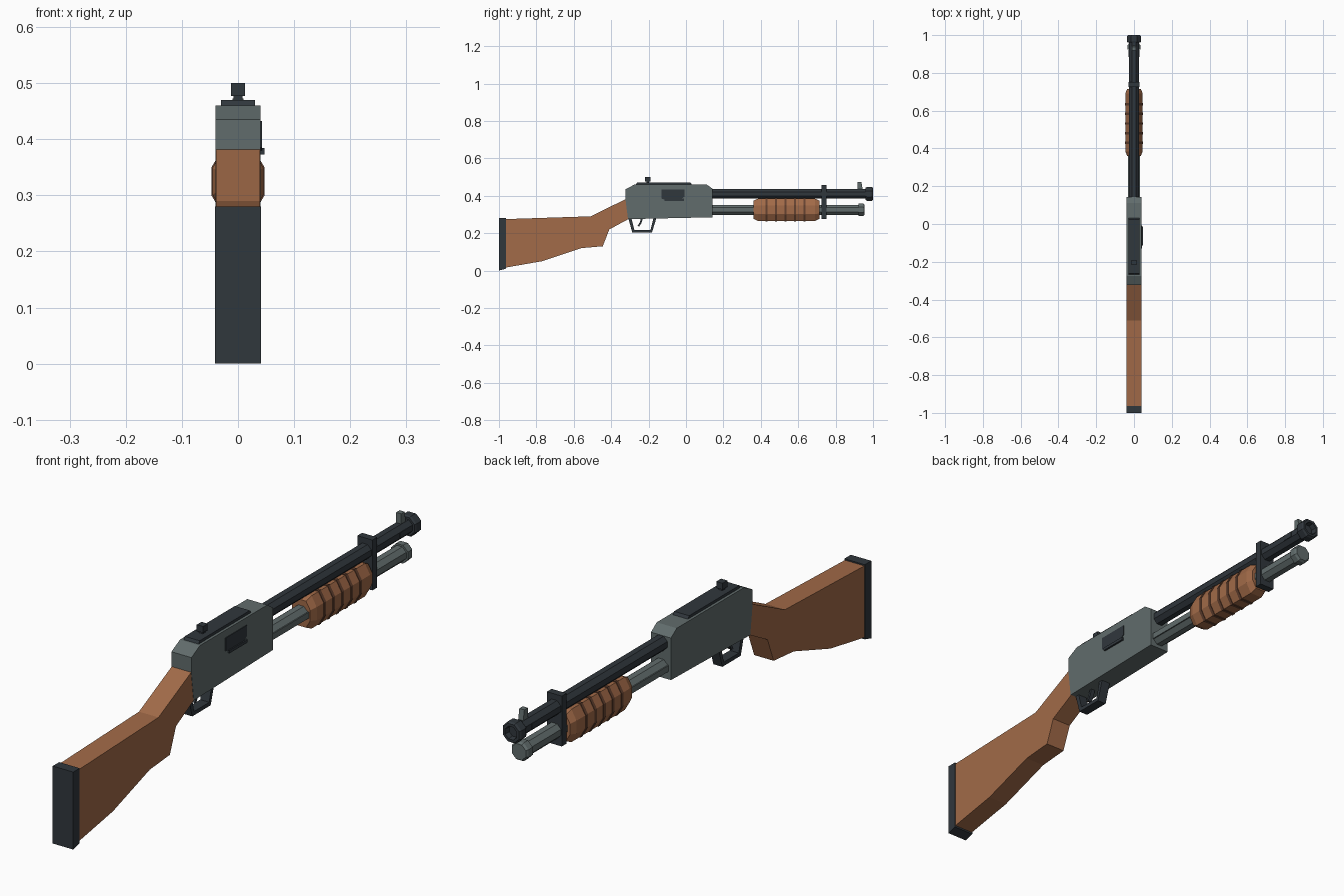
import bpy, bmesh, math

if "Cube" in bpy.data.objects:
    bpy.data.objects.remove(bpy.data.objects["Cube"])

def mat(name, rgb):
    m = bpy.data.materials.new(name)
    m.diffuse_color = (*rgb, 1)
    m.use_nodes = True
    m.node_tree.nodes["Principled BSDF"].inputs["Base Color"].default_value = m.diffuse_color
    return m

WOOD = mat("wood", (0.36, 0.145, 0.065))
DARKWOOD = mat("dark_wood", (0.13, 0.055, 0.03))
STEEL = mat("steel", (0.12, 0.15, 0.15))
BLACK = mat("black_metal", (0.03, 0.038, 0.046))

def make(name, bm, material):
    bmesh.ops.recalc_face_normals(bm, faces=bm.faces)
    me = bpy.data.meshes.new(name)
    bm.to_mesh(me)
    bm.free()
    me.materials.append(material)
    ob = bpy.data.objects.new(name, me)
    bpy.context.collection.objects.link(ob)
    return ob

def loft(name, rings, material, closed=False):
    """Skin matching rings of points; cap the ends or close into a loop."""
    bm = bmesh.new()
    vs = [[bm.verts.new(p) for p in r] for r in rings]
    n = len(vs[0])
    pairs = list(zip(vs, vs[1:])) + ([(vs[-1], vs[0])] if closed else [])
    for a, b in pairs:
        for i in range(n):
            j = (i + 1) % n
            bm.faces.new((a[i], a[j], b[j], b[i]))
    if not closed:
        bm.faces.new(vs[0])
        bm.faces.new(vs[-1])
    return make(name, bm, material)

def plate(name, profile, half, material):
    """Side profile (y, z) given thickness along x."""
    return loft(name, [[(x, y, z) for y, z in profile] for x in (-half, half)], material)

def box(name, x, y, z, material):
    return loft(name, [[(a, y[0], z[0]), (a, y[1], z[0]), (a, y[1], z[1]), (a, y[0], z[1])]
                       for a in x], material)

def lathe(name, steps, z, material, sides=8):
    """Faceted turning about a y-parallel axis; steps are (y, radius)."""
    ang = [(i + 0.5) * math.tau / sides for i in range(sides)]
    return loft(name, [[(r * math.cos(a), y, z + r * math.sin(a)) for a in ang]
                       for y, r in steps], material)

# stock and butt pad
plate("stock", [(-0.97, 0.275), (-0.51, 0.29), (-0.31, 0.388), (-0.29, 0.36), (-0.29, 0.285),
                (-0.41, 0.22), (-0.445, 0.13), (-0.56, 0.12), (-0.77, 0.05), (-0.97, 0.015)],
      0.039, WOOD)
plate("butt_pad", [(-1.0, 0.28), (-0.963, 0.28), (-0.963, 0.01), (-1.0, 0.0)], 0.041, BLACK)

# receiver
plate("receiver", [(-0.323, 0.435), (-0.275, 0.46), (0.11, 0.46), (0.143, 0.437),
                   (0.143, 0.285), (-0.31, 0.275), (-0.323, 0.375)], 0.04, STEEL)
plate("top_rail", [(-0.27, 0.455), (-0.262, 0.47), (0.025, 0.47), (0.035, 0.455)], 0.03, BLACK)
box("rear_sight_stem", (-0.008, 0.008), (-0.212, -0.197), (0.465, 0.48), BLACK)
box("rear_sight", (-0.0125, 0.0125), (-0.218, -0.191), (0.477, 0.5), BLACK)

# ejection port and bolt handle on the right side
plate("ejection_port", [(-0.13, 0.385), (-0.13, 0.433), (-0.008, 0.433), (-0.008, 0.395),
                        (-0.03, 0.38), (-0.115, 0.38)], 0.0, BLACK)
port = bpy.data.objects["ejection_port"]
for i, v in enumerate(port.data.vertices):
    v.co.x = 0.036 if i < 6 else 0.0425
box("port_lip", (0.036, 0.047), (-0.115, -0.012), (0.373, 0.384), BLACK)

# trigger guard strap and trigger
outer = [(-0.31, 0.285), (-0.287, 0.203), (-0.182, 0.203), (-0.157, 0.285)]
inner = [(-0.293, 0.285), (-0.276, 0.217), (-0.19, 0.217), (-0.173, 0.285)]
plate("trigger_guard", outer + inner[::-1], 0.018, BLACK)
plate("trigger", [(-0.24, 0.285), (-0.228, 0.285), (-0.238, 0.255), (-0.25, 0.236),
                  (-0.259, 0.238), (-0.246, 0.26)], 0.008, BLACK)

# barrel with bored muzzle ring
lathe("barrel", [(0.1, 0.028), (0.975, 0.028)], 0.41, BLACK)
lathe("muzzle", [(0.96, 0.036), (0.967, 0.04), (0.993, 0.04), (1.0, 0.035), (1.0, 0.025),
                 (0.98, 0.022)], 0.41, BLACK)
plate("front_sight", [(0.918, 0.43), (0.918, 0.473), (0.938, 0.473), (0.945, 0.43)], 0.01, STEEL)
for s in (-1, 1):
    box("barrel_vent", sorted((s * 0.018, s * 0.028)), (0.885, 0.92), (0.4, 0.421), BLACK)

# magazine tube, cap and action bars
lathe("magazine_tube", [(0.1, 0.029), (0.935, 0.029)], 0.325, STEEL)
lathe("magazine_cap", [(0.923, 0.036), (0.947, 0.036), (0.955, 0.03)], 0.325, STEEL)
for s in (-1, 1):
    box("action_bar", sorted((s * 0.02, s * 0.031)), (0.12, 0.4), (0.314, 0.336), STEEL)

# barrel clamp
plate("barrel_clamp", [(0.725, 0.275), (0.725, 0.457), (0.752, 0.457), (0.752, 0.275)], 0.03, BLACK)

# pump grip with tapered ends and raised ribs
quarter = [(0.046, 0.024), (0.025, 0.06)]
section = (quarter + [(-x, z) for x, z in quarter[::-1]] +
           [(-x, -z) for x, z in quarter] + [(x, -z) for x, z in quarter[::-1]])

def pump_ring(y, s):
    return [(x * s, y, 0.325 + z * s) for x, z in section]

loft("pump_grip", [pump_ring(y, s) for y, s in
                   ((0.36, 0.8), (0.385, 0.99), (0.69, 0.99), (0.715, 0.8))], WOOD)
for i in range(5):
    y = 0.43 + 0.051 * i
    loft("pump_rib", [pump_ring(y - 0.006, 1.03), pump_ring(y + 0.006, 1.03)], DARKWOOD)
